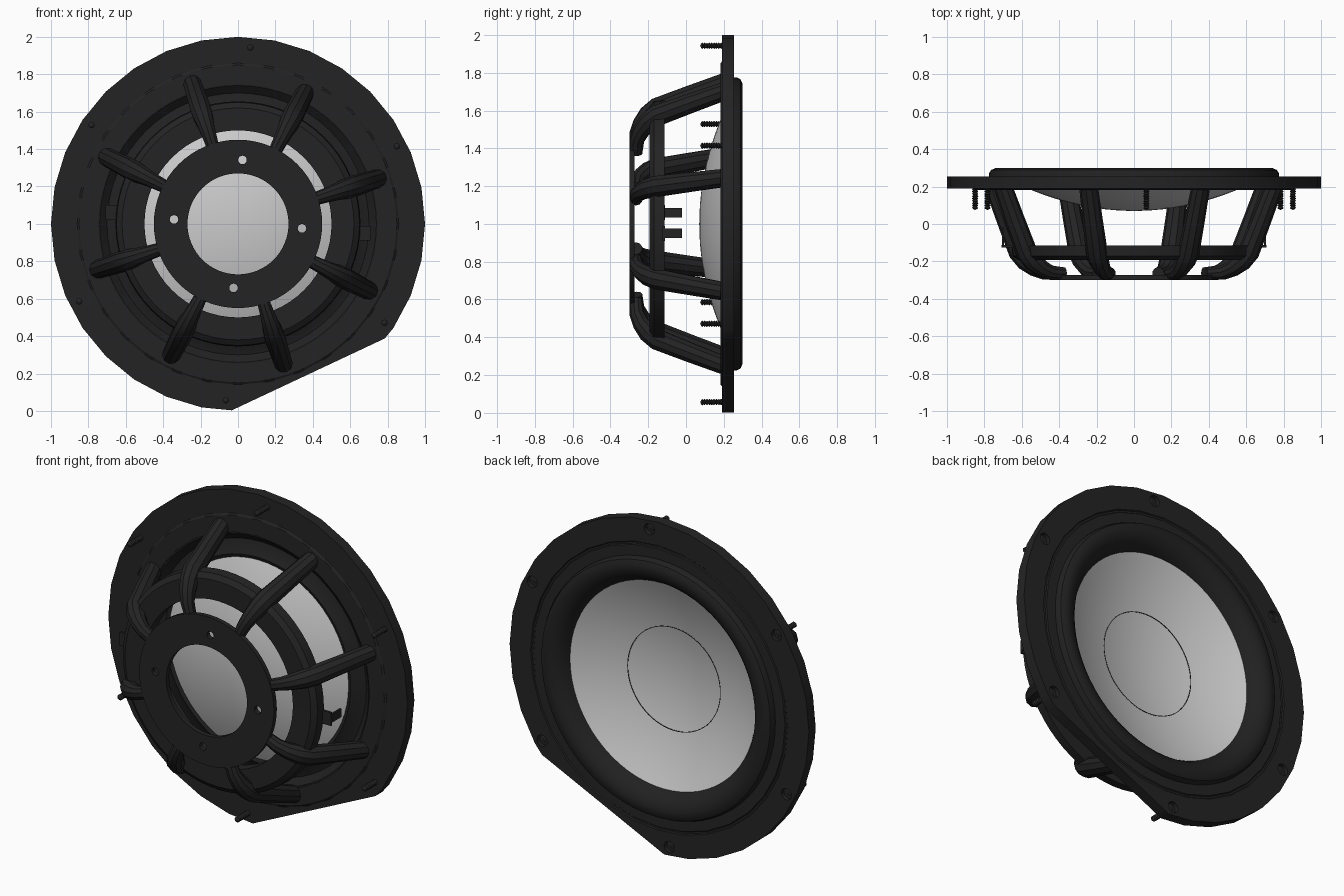
import bpy, bmesh, math
from mathutils import Vector, Matrix

CENTRE = Vector((0, 0, 1))
cube = bpy.data.objects.get("Cube")
if cube:
    bpy.data.objects.remove(cube, do_unlink=True)


def material(name, value):
    m = bpy.data.materials.new(name)
    m.use_nodes = True
    colour = (value, value, value, 1)
    m.diffuse_color = colour
    m.node_tree.nodes["Principled BSDF"].inputs["Base Color"].default_value = colour
    return m


BLACK = material("black metal", 0.017)
RUBBER = material("black rubber", 0.015)
GREY = material("light grey cone", 0.6)


def polar(r, y, angle):
    """Point at radius r around the driver axis, angle in radians."""
    return CENTRE + Vector((r * math.cos(angle), y, r * math.sin(angle)))


def add(name, bm, mat, smooth=True):
    bmesh.ops.recalc_face_normals(bm, faces=bm.faces[:])
    me = bpy.data.meshes.new(name)
    bm.to_mesh(me)
    bm.free()
    me.materials.append(mat)
    ob = bpy.data.objects.new(name, me)
    bpy.context.collection.objects.link(ob)
    if smooth:
        shade(ob)
    return ob


def select(ob):
    bpy.ops.object.select_all(action='DESELECT')
    ob.select_set(True)
    bpy.context.view_layer.objects.active = ob


def shade(ob):
    select(ob)
    bpy.ops.object.shade_smooth_by_angle(angle=math.radians(35))


def lathe(profile, sides=64):
    """Revolve a closed (radius, y) profile around the driver axis."""
    bm = bmesh.new()
    rings = [[bm.verts.new(polar(r, y, math.tau * i / sides)) for r, y in profile]
             for i in range(sides)]
    n = len(profile)
    for i in range(sides):
        a, b = rings[i], rings[(i + 1) % sides]
        for j in range(n):
            k = (j + 1) % n
            bm.faces.new((a[j], a[k], b[k], b[j]))
    bmesh.ops.remove_doubles(bm, verts=bm.verts[:], dist=1e-5)
    bmesh.ops.dissolve_degenerate(bm, edges=bm.edges[:], dist=1e-5)
    return bm


def drill(ob, places, radius, depth, axis='Y'):
    """Cut round holes into an object, then remove the cutter."""
    bm = bmesh.new()
    turn = Matrix.Rotation(math.pi / 2, 4, 'X' if axis == 'Y' else 'Y')
    for p in places:
        bmesh.ops.create_cone(bm, cap_ends=True, segments=16, radius1=radius,
                              radius2=radius, depth=depth,
                              matrix=Matrix.Translation(p) @ turn)
    cutter = add("hole_cutter", bm, BLACK, smooth=False)
    cutter.hide_render = True
    mod = ob.modifiers.new("holes", 'BOOLEAN')
    mod.operation = 'DIFFERENCE'
    mod.solver = 'EXACT'
    mod.object = cutter
    select(ob)
    bpy.ops.object.modifier_apply(modifier=mod.name)
    bpy.data.objects.remove(cutter, do_unlink=True)


# Mounting flange with one straight trimmed side
screw_angles = [math.radians(26 + 60 * i) for i in range(6)]
bm = lathe([(0.75, 0.183), (0.85, 0.183), (0.86, 0.19), (1.0, 0.19), (1.0, 0.255),
            (0.86, 0.255), (0.855, 0.249), (0.845, 0.249), (0.84, 0.255), (0.75, 0.255)], 32)
normal = Vector((0.425, 0, -0.905)).normalized()
bmesh.ops.bisect_plane(bm, geom=bm.verts[:] + bm.edges[:] + bm.faces[:],
                       plane_co=CENTRE + normal * 0.888, plane_no=normal, clear_outer=True)
bmesh.ops.holes_fill(bm, edges=[e for e in bm.edges if e.is_boundary], sides=0)
flange = add("mounting_flange", bm, BLACK, smooth=False)
drill(flange, [polar(0.945, 0.255, a) for a in screw_angles], 0.034, 0.05)
shade(flange)

# Rubber surround with a half roll
add("rubber_surround", lathe([
    (0.78, 0.19), (0.775, 0.27), (0.765, 0.288), (0.74, 0.3), (0.71, 0.3), (0.675, 0.288),
    (0.645, 0.262), (0.622, 0.225), (0.615, 0.205), (0.6, 0.198), (0.62, 0.19),
    (0.66, 0.215), (0.7, 0.225), (0.74, 0.19)]), RUBBER)


# Dished cone, with the seam of the dust cap
def dish(r):
    return 0.07 + 0.37 * r * r


steps = [0.63 * i / 12 for i in range(13)]
add("cone", lathe([(r, dish(r)) for r in steps]
                  + [(r, dish(r) + 0.008) for r in reversed(steps)]), GREY)
seam_y = dish(0.31) + 0.008
add("dust_cap_seam", lathe([(0.308, seam_y - 0.003), (0.312, seam_y - 0.003),
                            (0.312, seam_y + 0.002), (0.308, seam_y + 0.002)]), RUBBER)

# Middle support ring and rear hub plate
add("support_ring", lathe([(0.5, -0.19), (0.62, -0.192), (0.65, -0.17),
                           (0.655, -0.115), (0.5, -0.115)]), BLACK)
hub = add("rear_hub", lathe([(0.27, -0.3), (0.45, -0.3), (0.45, -0.272), (0.27, -0.272)]),
          BLACK, smooth=False)
drill(hub, [polar(0.343, -0.285, math.radians(-4 + 90 * i)) for i in range(4)], 0.023, 0.1)
shade(hub)

# Eight bent basket arms: radius, y and thickness along each
arm_path = [(0.787, 0.2, 0.05), (0.715, 0.02, 0.054), (0.645, -0.15, 0.058),
            (0.605, -0.2, 0.054), (0.555, -0.237, 0.046), (0.5, -0.26, 0.04),
            (0.42, -0.265, 0.034)]
for i in range(8):
    cu = bpy.data.curves.new("basket_arm", 'CURVE')
    cu.dimensions = '3D'
    cu.bevel_depth = 1.0
    cu.bevel_resolution = 3
    cu.use_fill_caps = True
    sp = cu.splines.new('POLY')
    sp.points.add(len(arm_path) - 1)
    for pt, (r, y, thick) in zip(sp.points, arm_path):
        pt.co = (*polar(r, y, math.radians(18 + 45 * i)), 1)
        pt.radius = thick
    cu.materials.append(BLACK)
    arm = bpy.data.objects.new(f"basket_arm_{i + 1}", cu)
    bpy.context.collection.objects.link(arm)
    select(arm)
    bpy.ops.object.convert(target='MESH')
    shade(bpy.context.object)

# Mounting screws with threaded shanks
thread = [(0.0, 0.232), (0.02, 0.23), (0.03, 0.222), (0.03, 0.2), (0.011, 0.195)]
for i in range(9):
    y = 0.19 - i * 0.0125
    thread += [(0.017, y - 0.004), (0.011, y - 0.01)]
thread.append((0.0, 0.075))
for i, a in enumerate(screw_angles):
    bm = lathe(thread, 12)
    bmesh.ops.translate(bm, verts=bm.verts[:], vec=polar(0.945, 0, a) - CENTRE)
    add(f"screw_{i + 1}", bm, BLACK)

# Two electrical terminals, each a foot and an upright tab with a hole
for side, name in ((1, "left"), (-1, "right")):
    z = 1 - 0.05 * side if side > 0 else 1.06
    bm = bmesh.new()
    for centre, size in (((0.67, -0.118, z), (0.075, 0.014, 0.08)),
                         ((0.7, -0.07, z), (0.012, 0.1, 0.05)),
                         ((0.7, -0.045, z), (0.0125, 0.05, 0.08))):
        loc = Vector((centre[0] * side, centre[1], centre[2]))
        bmesh.ops.create_cube(bm, size=1, matrix=Matrix.Translation(loc)
                              @ Matrix.Diagonal((*size, 1)))
    tab = add(f"{name}_terminal", bm, BLACK, smooth=False)
    drill(tab, [Vector((0.7 * side, -0.07, z))], 0.011, 0.05, 'X')
